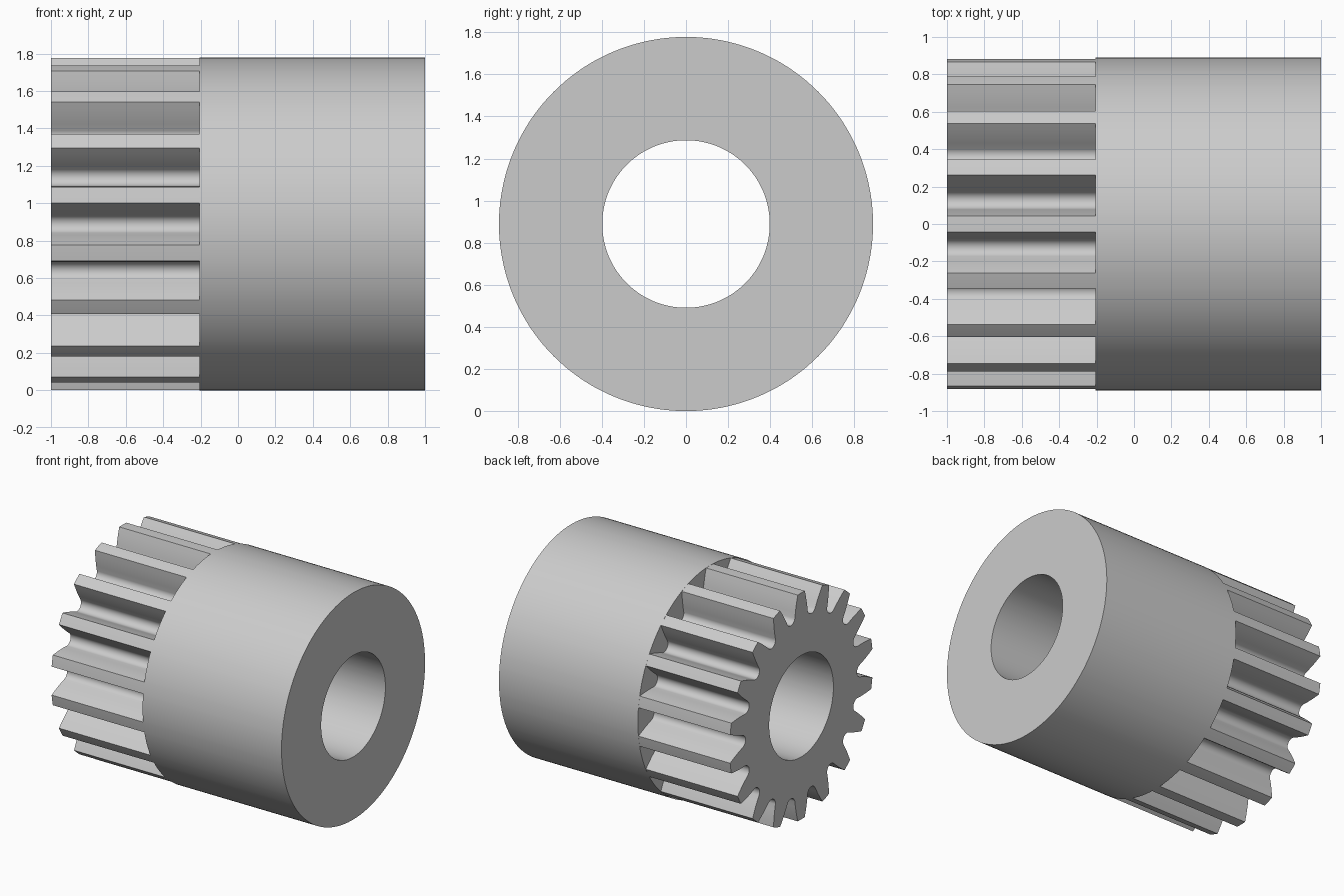
import bpy
import bmesh
from math import sin, cos, radians, atan2, hypot, pi

if "Cube" in bpy.data.objects:
    bpy.data.objects.remove(bpy.data.objects["Cube"], do_unlink=True)

TEETH = 18
TIP_R, COLLAR_R, BORE_R = 0.888, 0.889, 0.398
LEFT, STEP, RIGHT = -1.0, -0.205, 1.0
ROOT_C, FILLET = 0.74, 0.05          # centre and radius of the round tooth root

# Half of one tooth gap as (sideways, radial) points, from root to tip
gap = radians(7.2)
half = [(FILLET * sin(a), ROOT_C - FILLET * cos(a))
        for a in (radians(68) * i / 8 for i in range(1, 9))]
u0, r0 = half[-1]
u1, r1 = TIP_R * sin(gap), TIP_R * cos(gap)
for i in range(1, 5):
    t = i / 4
    bulge = 0.004 * 4 * t * (1 - t)  # slightly convex flank
    half.append((u0 + (u1 - u0) * t - bulge, r0 + (r1 - r0) * t))
one_gap = [(-u, r) for u, r in reversed(half)] + [(0, ROOT_C - FILLET)] + half

# Full outline as (angle, radius), with a point in the middle of each tip
outline = []
pitch = 2 * pi / TEETH
for k in range(TEETH):
    middle = radians(80) + k * pitch
    outline += [(middle + atan2(u, r), hypot(u, r)) for u, r in one_gap]
    outline.append((middle + pitch / 2, TIP_R))

# Loft a closed loop of sections: bore, toothed end, step, collar and back
bm = bmesh.new()


def section(x, radius=None):
    return [bm.verts.new((x, (radius or r) * cos(a), (radius or r) * sin(a) + COLLAR_R))
            for a, r in outline]


rings = [section(LEFT, BORE_R), section(LEFT), section(STEP),
         section(STEP, COLLAR_R), section(RIGHT, COLLAR_R), section(RIGHT, BORE_R)]
n = len(outline)
for j, ring in enumerate(rings):
    other = rings[(j + 1) % len(rings)]
    for i in range(n):
        bm.faces.new((ring[i], ring[(i + 1) % n], other[(i + 1) % n], other[i]))
bmesh.ops.recalc_face_normals(bm, faces=bm.faces)

mesh = bpy.data.meshes.new("pinion_with_collar")
bm.to_mesh(mesh)
bm.free()
pinion = bpy.data.objects.new("pinion_with_collar", mesh)
bpy.context.collection.objects.link(pinion)

# Plain grey
grey = bpy.data.materials.new("light_grey")
grey.use_nodes = True
colour = (0.6, 0.6, 0.6, 1)
grey.diffuse_color = colour
grey.node_tree.nodes["Principled BSDF"].inputs["Base Color"].default_value = colour
mesh.materials.append(grey)

bpy.ops.object.select_all(action="DESELECT")
pinion.select_set(True)
bpy.context.view_layer.objects.active = pinion
bpy.ops.object.shade_smooth_by_angle(angle=radians(30))
